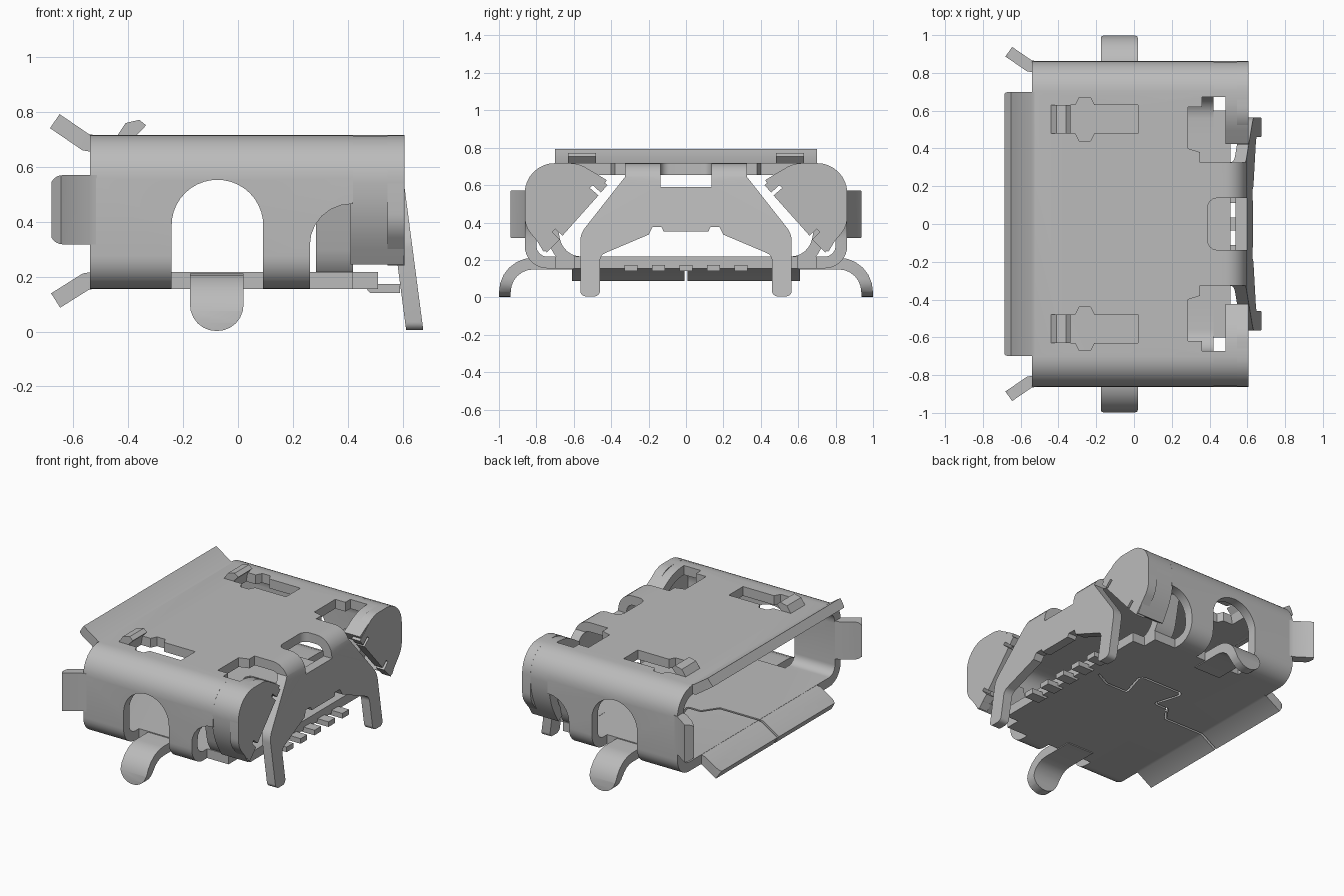
import bpy, bmesh, math
from mathutils import Vector

if "Cube" in bpy.data.objects:
    bpy.data.objects.remove(bpy.data.objects["Cube"], do_unlink=True)

steel = bpy.data.materials.new("brushed_steel_grey")
steel.use_nodes = True
GREY = (0.5, 0.5, 0.5, 1)
steel.diffuse_color = GREY
steel.node_tree.nodes["Principled BSDF"].inputs["Base Color"].default_value = GREY

T = 0.062  # sheet thickness


def fillet(pts, n=6):
    """Points are (u, v) or (u, v, d); d is the tangent length of a rounded corner."""
    out = []
    for i, p in enumerate(pts):
        c = Vector(p[:2])
        if len(p) < 3:
            out.append(c)
            continue
        u = (Vector(pts[i - 1][:2]) - c).normalized()
        v = (Vector(pts[(i + 1) % len(pts)][:2]) - c).normalized()
        a, b, w = c + u * p[2], c + v * p[2], math.sin(u.angle(v) / 2)
        for k in range(n + 1):
            t = k / n
            q = (1 - t) ** 2, 2 * t * (1 - t) * w, t * t
            out.append((a * q[0] + c * q[1] + b * q[2]) / sum(q))
    return out


def ribbon(path, t=T):
    """Outline of a strip of thickness t along a centre line."""
    pts = fillet(path)
    left, right = [], []
    for i, p in enumerate(pts):
        d0 = (p - pts[i - 1]).normalized() if i else (pts[1] - p).normalized()
        d1 = (pts[i + 1] - p).normalized() if i < len(pts) - 1 else d0
        m = (d0 + d1).normalized()
        off = Vector((-m.y, m.x)) * (t / 2 / max(m.dot(d0), 0.3))
        left.append(p + off)
        right.append(p - off)
    return left + right[::-1]


def mirror(half):
    """Close a half outline over u = 0."""
    return half + [(-p[0],) + tuple(p[1:]) for p in half[::-1]]


def prism(name, outline, axis, a, b):
    """Extrude an outline along an axis; x: (y,z), y: (x,z), z: (x,y)."""
    place = {"x": lambda p, h: (h, p[0], p[1]),
             "y": lambda p, h: (p[0], h, p[1]),
             "z": lambda p, h: (p[0], p[1], h)}[axis]
    bm = bmesh.new()
    low = [bm.verts.new(place(p, a)) for p in outline]
    top = [bm.verts.new(place(p, b)) for p in outline]
    bm.faces.new(low[::-1])
    bm.faces.new(top)
    for i in range(len(low)):
        j = (i + 1) % len(low)
        bm.faces.new((low[i], low[j], top[j], top[i]))
    bmesh.ops.recalc_face_normals(bm, faces=bm.faces)
    me = bpy.data.meshes.new(name)
    bm.to_mesh(me)
    bm.free()
    me.materials.append(steel)
    ob = bpy.data.objects.new(name, me)
    bpy.context.collection.objects.link(ob)
    return ob


def box(name, x0, x1, y0, y1, z0, z1):
    return prism(name, [(x0, y0), (x1, y0), (x1, y1), (x0, y1)], "z", z0, z1)


def carve(ob, cutter, op="DIFFERENCE"):
    bpy.context.view_layer.objects.active = ob
    m = ob.modifiers.new("cut", "BOOLEAN")
    m.operation, m.object, m.solver = op, cutter, "EXACT"
    bpy.ops.object.modifier_apply(modifier=m.name)
    bpy.data.objects.remove(cutter, do_unlink=True)


def section(inset, top, bottom):
    y, lo, hi = 0.862 - inset, 0.155 + inset, 0.717 - inset
    return fillet(mirror([(y, lo, bottom), (y, hi, top)]), 8)


# Main shell: rounded tube, open at the mouth
shell = prism("shell", section(0, 0.16, 0.12), "x", -0.54, 0.42)
carve(shell, prism("bore", section(T, 0.1, 0.06), "x", -0.7, 0.6))

# Seam with interlocking key in the floor
seam = [(-0.6, 0), (-0.25, 0), (-0.18, 0.1), (-0.08, 0.1, 0.02), (-0.14, 0.3, 0.04),
        (0.2, 0.3, 0.04), (0.14, 0.1, 0.02), (0.3, 0.1), (0.44, 0.17)]
carve(shell, prism("seam_cut", ribbon(seam, 0.014), "z", 0.1, 0.3))

# Tongue that folds down into the rear plate with two legs
rear = prism("rear_plate", ribbon([(0.41, 0.686), (0.555, 0.686, 0.07), (0.645, 0)]), "y", -0.6, 0.6)
plate = [(0.12, 0.352), (0.13, 0.375), (0.18, 0.375), (0.2, 0.335), (0.46, 0.225, 0.03),
         (0.46, 0.005, 0.03), (0.565, 0.005, 0.03), (0.565, 0.34, 0.04), (0.325, 0.645), (0.325, 0.8)]
carve(rear, prism("plate_outline", fillet(mirror(plate)), "x", 0.3, 0.8), "INTERSECT")
window = fillet([(0.39, -0.137, 0.05), (0.8, -0.137), (0.8, 0.137), (0.39, 0.137, 0.05)])
for part in (shell, rear):
    carve(part, prism("window_cut", window, "z", 0.59, 0.8))

# Floor extension and top lip
box("floor_tail", 0.41, 0.51, -0.6, 0.6, 0.155, 0.217)
lip_plan = fillet([(-0.52, -0.7), (-0.52, 0.7), (-0.7, 0.7, 0.04), (-0.7, -0.7, 0.04)])
lip = prism("top_lip", ribbon([(-0.53, 0.686), (-0.555, 0.69), (-0.668, 0.767)]), "y", -0.72, 0.72)
carve(lip, prism("lip_outline", lip_plan, "z", 0.5, 1), "INTERSECT")

# Contact tails
for i in range(-2, 3):
    tail = ribbon([(0.4, 0.19), (0.46, 0.19), (0.49, 0.157), (0.59, 0.157)], 0.034)
    prism("contact_tail", tail, "y", i * 0.147 - 0.035, i * 0.147 + 0.035)

for s, side in ((1, "left"), (-1, "right")):
    def flip(pts):
        return [(p[0] * s,) + tuple(p[1:]) for p in pts]

    def flip_y(pts):
        return [(p[0], p[1] * s) + tuple(p[2:]) for p in pts]

    # Arched side window and rear notch
    arch = fillet([(-0.242, 0.1), (0.092, 0.1), (0.092, 0.553, 0.166), (-0.242, 0.553, 0.166)], 10)
    carve(shell, prism("arch_cut", arch, "y", s * 0.7, s))
    notch = fillet([(0.262, 0.1), (0.5, 0.1), (0.5, 0.465), (0.262, 0.465, 0.15)])
    carve(shell, prism("notch_cut", notch, "y", s * 0.7, s))

    # Latch slots and rear relief cuts in the top
    slot = [(-0.38, 0.48), (-0.31, 0.48), (-0.29, 0.44), (-0.23, 0.44), (-0.21, 0.48), (0.02, 0.48),
            (0.02, 0.63), (-0.21, 0.63), (-0.23, 0.67), (-0.29, 0.67), (-0.31, 0.63), (-0.38, 0.63)]
    carve(shell, prism("slot_cut", flip_y(slot), "z", 0.6, 0.8))
    relief = [(0.285, 0.4), (0.35, 0.38), (0.35, 0.325), (0.5, 0.325), (0.5, 0.672),
              (0.36, 0.672), (0.36, 0.62), (0.285, 0.62)]
    carve(shell, prism("relief_cut", flip_y(relief), "z", 0.6, 0.8))

    # Raised latch nub
    nub = [(-0.44, 0.66), (-0.44, 0.715), (-0.41, 0.76), (-0.36, 0.772),
           (-0.335, 0.752), (-0.37, 0.715), (-0.38, 0.66)]
    prism(side + "_latch_nub", nub, "y", s * 0.48, s * 0.63)

    # Rear shoulder rolled over the side, with inner curl
    shoulder = [(0.672, 0.686), (0.831, 0.686, 0.13), (0.831, 0.42, 0.12), (0.735, 0.26)]
    prism(side + "_rear_shoulder", ribbon(flip(shoulder)), "x", 0.41, 0.605)
    curl = [(0.69, 0.686), (0.58, 0.686, 0.08), (0.44, 0.6)]
    prism(side + "_shoulder_curl", ribbon(flip(curl)), "x", 0.485, 0.605)

    # End cap with two small slits along its slanted edge
    cap = [(0.42, 0.6), (0.455, 0.56), (0.5, 0.6), (0.515, 0.585), (0.468, 0.545),
           (0.66, 0.33), (0.7, 0.365), (0.715, 0.35), (0.675, 0.31), (0.745, 0.24),
           (0.862, 0.38, 0.05), (0.862, 0.717, 0.16), (0.56, 0.717, 0.06)]
    prism(side + "_end_cap", fillet(flip(cap), 8), "x", 0.545, 0.607)

    # Tab curling up from the floor behind the notch
    inner = [(0.45, 0.187), (0.68, 0.187, 0.12), (0.74, 0.48)]
    prism(side + "_inner_curl", ribbon(flip(inner)), "x", 0.285, 0.42)

    # Curved solder foot with rounded end
    foot = prism(side + "_foot", ribbon(flip([(0.6, 0.18), (0.968, 0.18, 0.15), (0.968, 0)])),
                 "x", -0.2, 0.05)
    outline = fillet([(-0.175, 0.3), (-0.175, 0.002, 0.095), (0.02, 0.002, 0.095), (0.02, 0.3)])
    carve(foot, prism("foot_outline", outline, "y", -1.1, 1.1), "INTERSECT")

    # Flared side tab and half of the bottom lip
    tab = prism(side + "_mouth_tab", ribbon(flip_y([(-0.52, 0.831), (-0.555, 0.838), (-0.663, 0.912)])),
                "z", 0.3, 0.6)
    outline = fillet([(-0.5, 0.318), (-0.5, 0.57), (-0.685, 0.57, 0.045), (-0.685, 0.318, 0.045)])
    carve(tab, prism("tab_outline", outline, "y", -1.1, 1.1), "INTERSECT")
    low = prism(side + "_bottom_lip", ribbon([(-0.53, 0.186), (-0.555, 0.182), (-0.665, 0.113)]),
                "y", s * 0.008, s * 0.62)
    plan = fillet(flip_y([(-0.52, 0), (-0.52, 0.61), (-0.69, 0.61, 0.04), (-0.69, 0)]))
    carve(low, prism("low_outline", plan, "z", 0, 0.4), "INTERSECT")

# Smooth the bends, keep the cut edges sharp
bpy.ops.object.select_all(action="DESELECT")
for ob in bpy.context.scene.objects:
    if ob.type == "MESH" and steel.name in ob.data.materials:
        ob.select_set(True)
        bpy.context.view_layer.objects.active = ob
bpy.ops.object.shade_smooth_by_angle(angle=math.radians(30))
